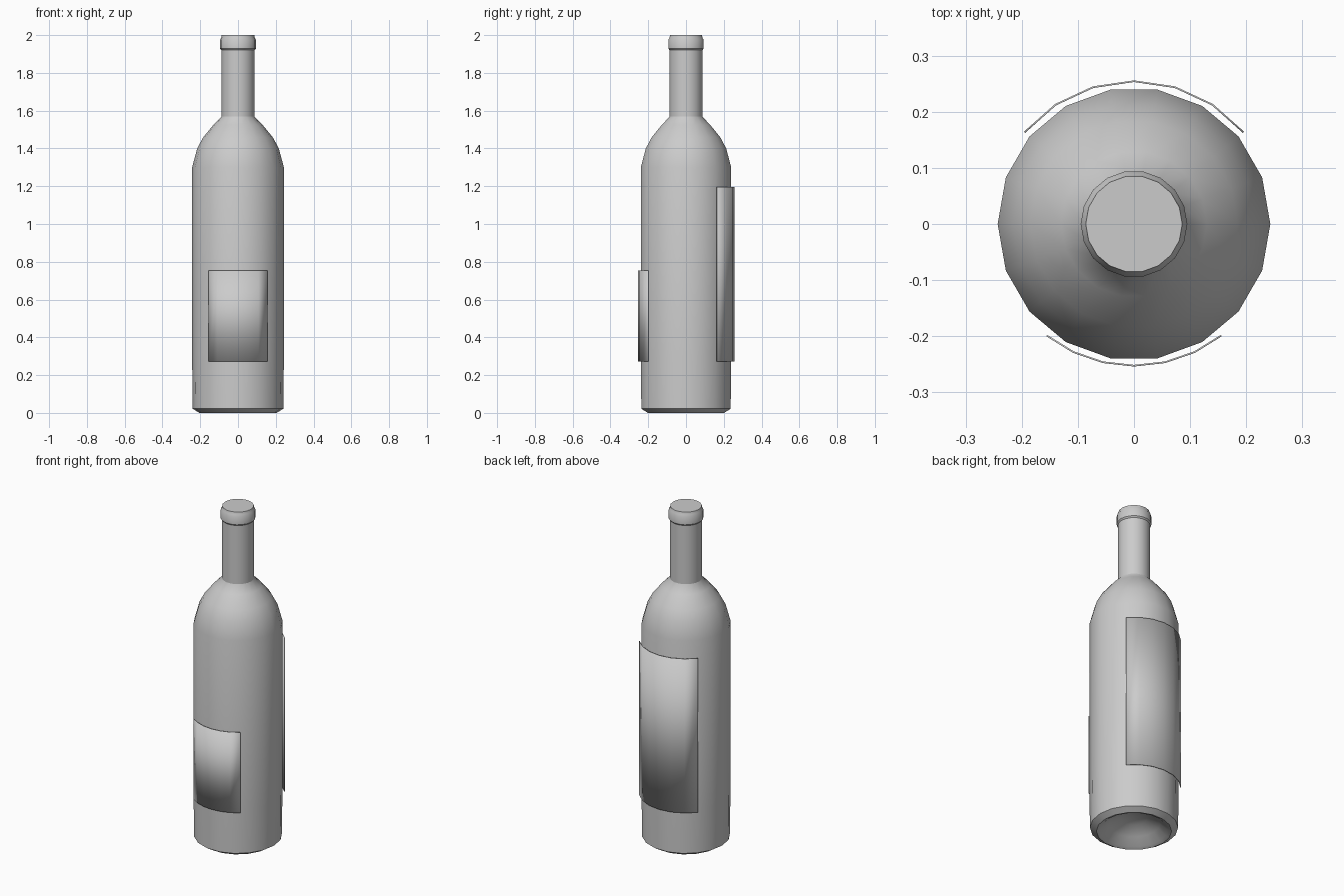
import bpy, bmesh, math

if "Cube" in bpy.data.objects:
    bpy.data.objects.remove(bpy.data.objects["Cube"])

SIDES = 18


def finish(name, bm, angle):
    bmesh.ops.recalc_face_normals(bm, faces=bm.faces)
    mesh = bpy.data.meshes.new(name)
    bm.to_mesh(mesh)
    bm.free()
    obj = bpy.data.objects.new(name, mesh)
    bpy.context.collection.objects.link(obj)
    bpy.ops.object.select_all(action='DESELECT')
    obj.select_set(True)
    bpy.context.view_layer.objects.active = obj
    bpy.ops.object.shade_smooth_by_angle(angle=math.radians(angle))
    return obj


def lathe(name, profile, sides=SIDES, angle=45):
    """Spin (radius, z) points around z."""
    bm = bmesh.new()
    verts = [bm.verts.new((r, 0, z)) for r, z in profile]
    edges = [bm.edges.new(pair) for pair in zip(verts, verts[1:])]
    bmesh.ops.spin(bm, geom=verts + edges, cent=(0, 0, 0), axis=(0, 0, 1),
                   angle=math.tau, steps=sides)
    bmesh.ops.remove_doubles(bm, verts=bm.verts, dist=1e-5)
    return finish(name, bm, angle)


def label(name, facing, half_angle, z0, z1, radius, steps=6):
    """Curved paper panel standing just off the glass."""
    bm = bmesh.new()
    columns = []
    for i in range(steps + 1):
        a = math.radians(facing - half_angle + 2 * half_angle * i / steps)
        x, y = radius * math.cos(a), radius * math.sin(a)
        columns.append((bm.verts.new((x, y, z0)), bm.verts.new((x, y, z1))))
    for (a, b), (c, d) in zip(columns, columns[1:]):
        bm.faces.new((a, c, d, b))
    obj = finish(name, bm, 40)
    solid = obj.modifiers.new("thickness", 'SOLIDIFY')
    solid.thickness = 0.003
    solid.offset = -1 
    return obj


# Glass body with a hollow punt underneath and rounded shoulders
lathe("bottle_body", [
    (0, 0.09), (0.07, 0.08), (0.14, 0.045), (0.185, 0.008), (0.205, 0.0),
    (0.24, 0.022), (0.243, 0.3), (0.243, 1.3), (0.216, 1.40),
    (0.185, 1.458), (0.13, 1.525), (0.088, 1.568), (0.084, 1.60)])

# Foil-wrapped neck with a lip ring and closed top
lathe("neck_and_lip", [
    (0.084, 1.565), (0.088, 1.568), (0.088, 1.92), (0.095, 1.928),
    (0.095, 1.975), (0.089, 1.985), (0.086, 2.0), (0, 2.0)], angle=35)

# Small front label and tall back label
label("front_label", -90, 38, 0.272, 0.755, 0.254)
label("back_label", 90, 50, 0.272, 1.197, 0.256)
